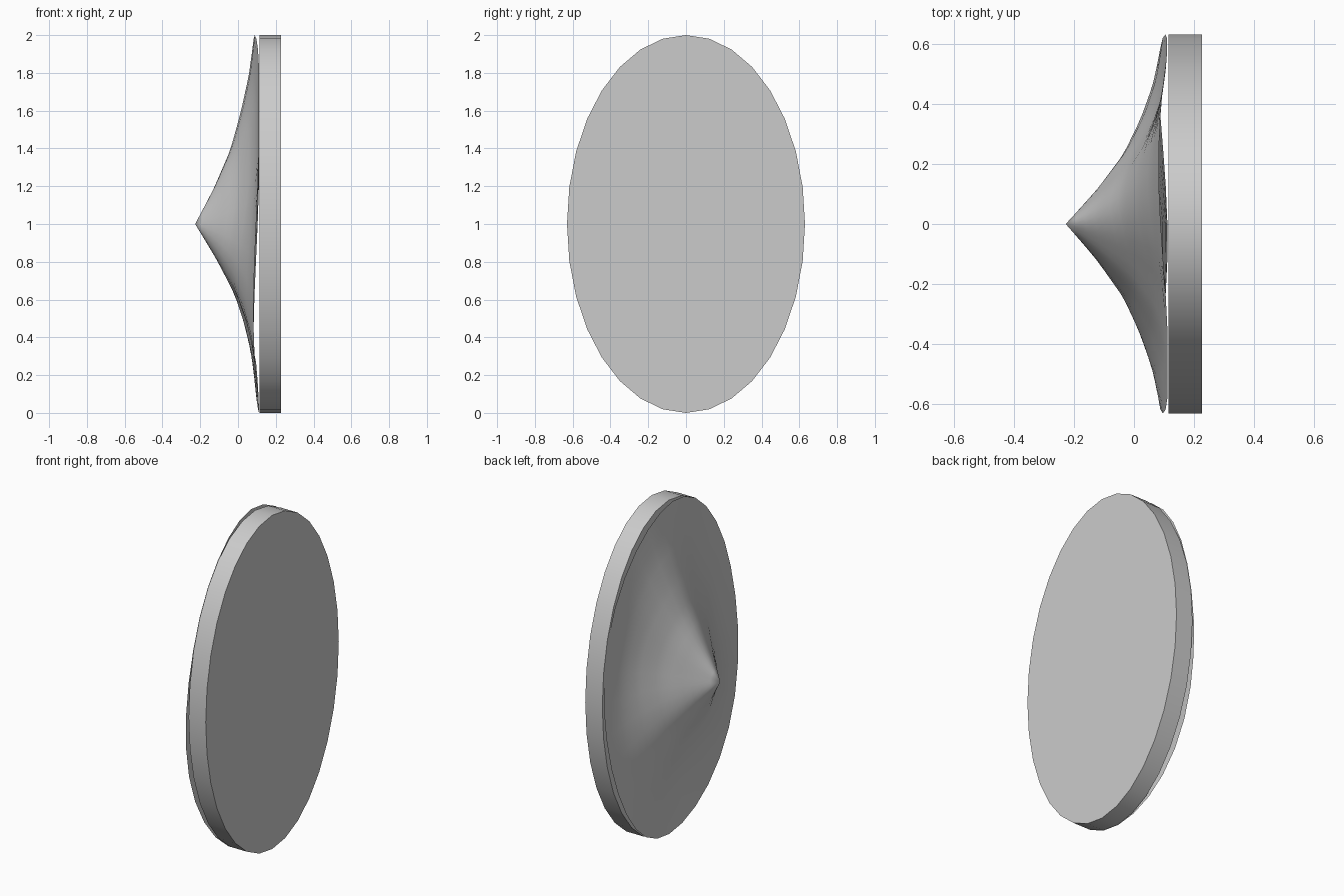
import bpy, bmesh
from math import sin, cos, pi, radians

if "Cube" in bpy.data.objects:
    bpy.data.objects.remove(bpy.data.objects["Cube"])

SIDES, RINGS = 32, 16
RY, RZ = 0.63, 1.0

# height of the sheet along a fold ridge and along a fold valley (radius, x)
RIDGE = [(0, -.227), (.1, -.175), (.2, -.125), (.4, -.042), (.6, .012),
         (.8, .055), (.92, .072), (1, .082)]
VALLEY = [(0, -.227), (.1, -.165), (.2, -.105), (.4, .002), (.6, .07),
          (.75, .098), (.9, .109), (1, .112)]
# directions of the three fold ridges, measured from the top toward +y
FOLDS = [radians(a) for a in (18, 128, -118)]


def sample(profile, t):
    for (t0, x0), (t1, x1) in zip(profile, profile[1:]):
        if t <= t1:
            return x0 + (x1 - x0) * (t - t0) / (t1 - t0)
    return profile[-1][1]


def ridge_weight(a):
    d = min(abs((a - f + pi) % (2 * pi) - pi) for f in FOLDS)
    return .5 + .5 * cos(min(1, d / radians(58)) * pi)


def ring(bm, t, x_at):
    angles = [2 * pi * i / SIDES for i in range(SIDES)]
    return [bm.verts.new((x_at(a), RY * t * sin(a), 1 + RZ * t * cos(a))) for a in angles]


def bridge(bm, r0, r1):
    for i in range(SIDES):
        j = (i + 1) % SIDES
        bm.faces.new((r0[i], r1[i], r1[j], r0[j]))


def finish(bm, name, smooth_angle):
    mesh = bpy.data.meshes.new(name)
    bm.to_mesh(mesh)
    bm.free()
    ob = bpy.data.objects.new(name, mesh)
    bpy.context.collection.objects.link(ob)
    bpy.ops.object.select_all(action='DESELECT')
    ob.select_set(True)
    bpy.context.view_layer.objects.active = ob
    bpy.ops.object.shade_smooth_by_angle(angle=radians(smooth_angle))


# oval base disc
bm = bmesh.new()
back = ring(bm, 1, lambda a: .114)
front = ring(bm, 1, lambda a: .227)
bridge(bm, back, front)
bm.faces.new(back)
bm.faces.new(front)
bmesh.ops.recalc_face_normals(bm, faces=bm.faces)
finish(bm, "base_disc", 30)

# peaked, draped sheet with three soft folds
bm = bmesh.new()
apex = bm.verts.new((-.227, 0, 1))
prev = None
for k in range(1, RINGS + 1):
    t = k / RINGS

    def x_at(a, t=t):
        w = ridge_weight(a)
        return w * sample(RIDGE, t) + (1 - w) * sample(VALLEY, t)

    cur = ring(bm, t, x_at)
    if prev:
        bridge(bm, prev, cur)
    else:
        for i in range(SIDES):
            bm.faces.new((apex, cur[i], cur[(i + 1) % SIDES]))
    prev = cur
bmesh.ops.recalc_face_normals(bm, faces=bm.faces)
bm.faces.ensure_lookup_table()
if bm.faces[0].normal.x > 0:
    bmesh.ops.reverse_faces(bm, faces=bm.faces)
finish(bm, "draped_sheet", 60)
